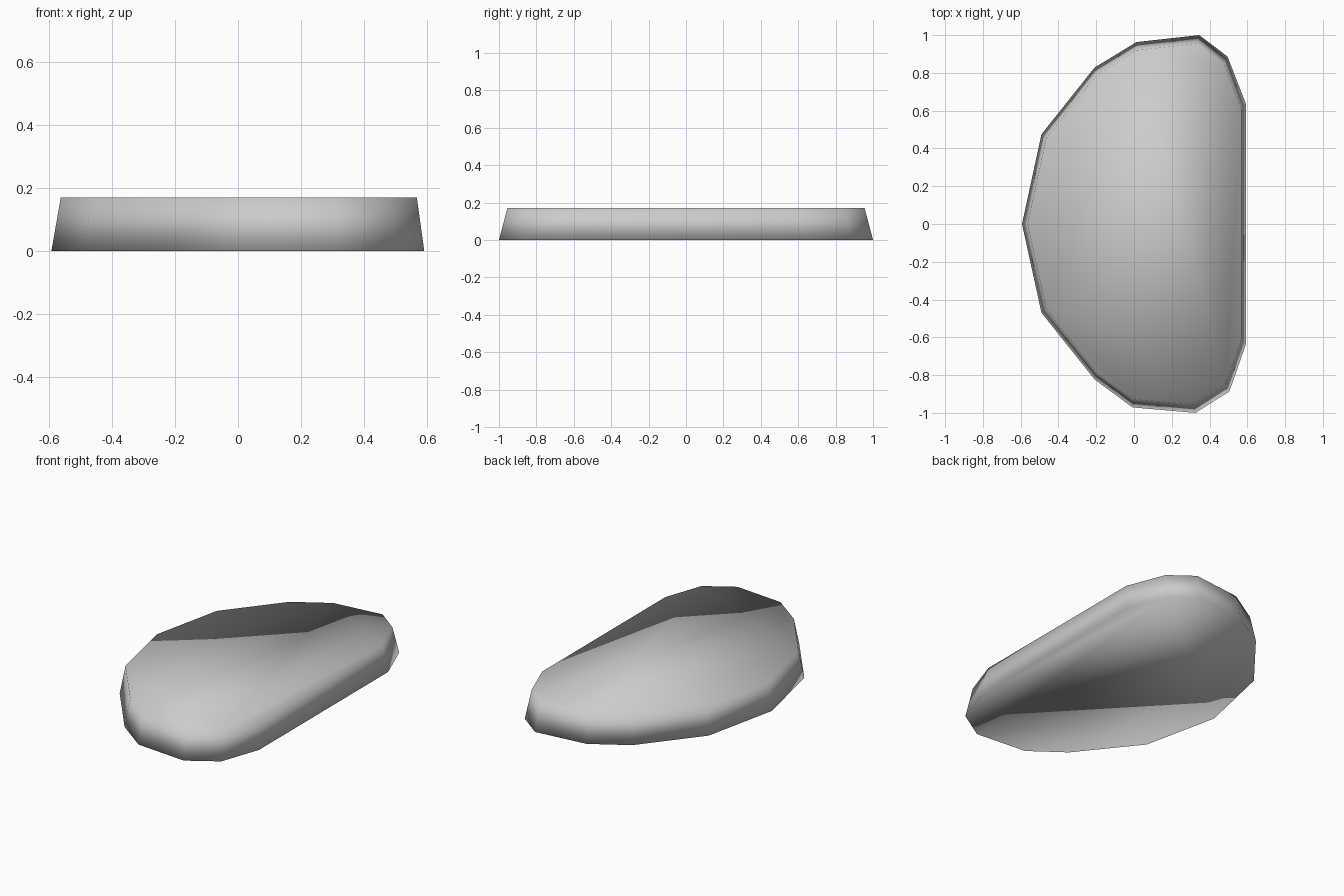
import bpy
import bmesh
from mathutils import Vector

cube = bpy.data.objects.get("Cube")
if cube:
    bpy.data.objects.remove(cube, do_unlink=True)

HEIGHT = 0.17
TAPER = 0.955

# Footprint of the slab: straight on one side, rounded on the other
outline = [
    (0.345, 1.0), (0.013, 0.963), (-0.209, 0.828), (-0.49, 0.475),
    (-0.593, 0.0), (-0.49, -0.47), (-0.209, -0.823), (-0.008, -0.971),
    (0.325, -1.0), (0.505, -0.887), (0.592, -0.638), (0.592, 0.638),
    (0.495, 0.887),
]

stone_grey = bpy.data.materials.new("stone_grey")
stone_grey.use_nodes = True
colour = (0.6, 0.6, 0.6, 1.0)
stone_grey.diffuse_color = colour
stone_grey.node_tree.nodes["Principled BSDF"].inputs["Base Color"].default_value = colour

# Slab: the footprint is extruded upward and tapered toward the top
bm = bmesh.new()
base = bm.faces.new([bm.verts.new((x, y, 0.0)) for x, y in outline])
result = bmesh.ops.extrude_face_region(bm, geom=[base], use_keep_orig=True)
for v in result["geom"]:
    if isinstance(v, bmesh.types.BMVert):
        v.co = Vector((v.co.x * TAPER + 0.003, v.co.y * TAPER, HEIGHT))
bmesh.ops.recalc_face_normals(bm, faces=bm.faces[:])

# Shading flows softly over the rim
for f in bm.faces:
    f.smooth = True

mesh = bpy.data.meshes.new("stone_slab")
bm.to_mesh(mesh)
bm.free()
mesh.materials.append(stone_grey)
slab = bpy.data.objects.new("stone_slab", mesh)
bpy.context.collection.objects.link(slab)
